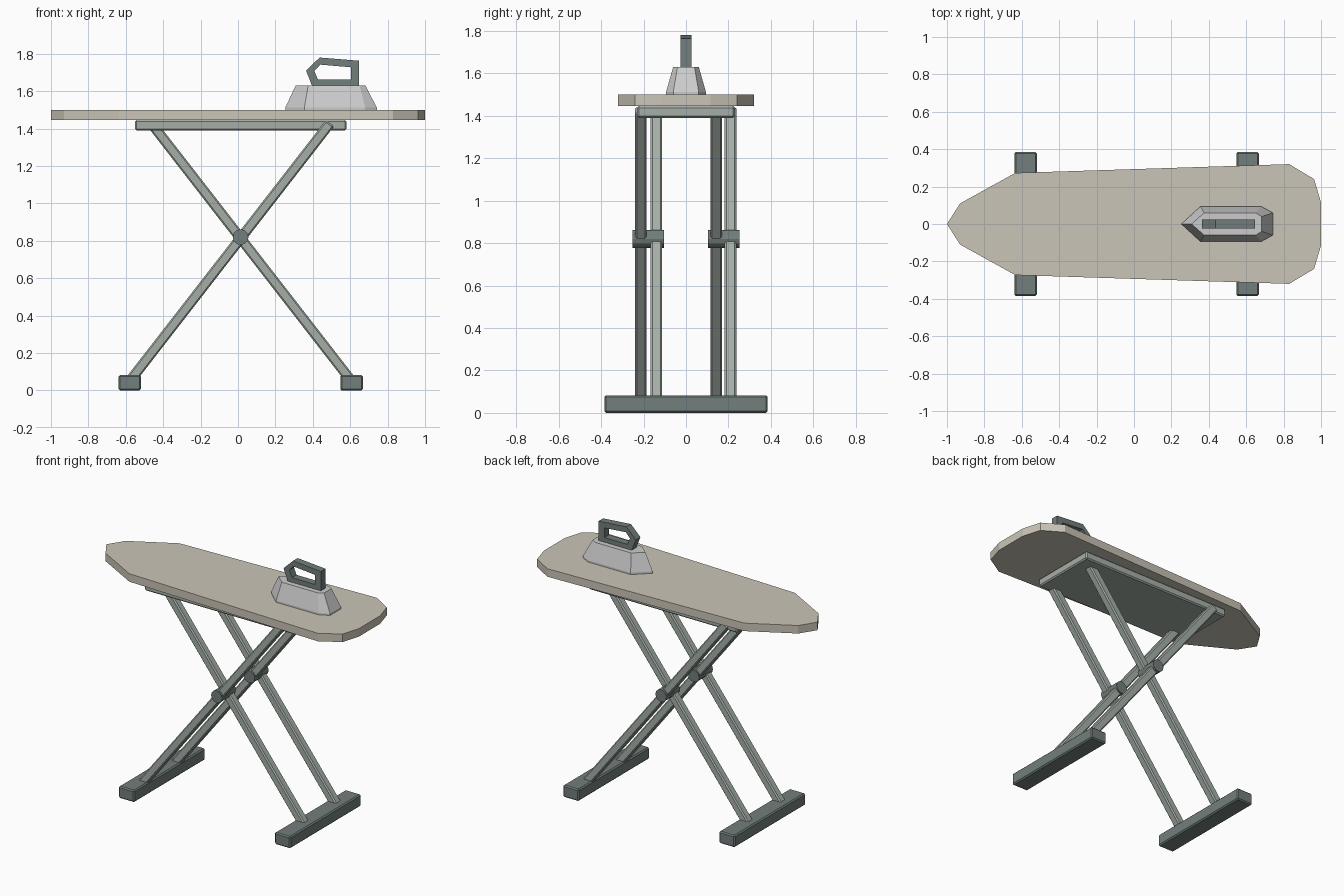
import bpy, bmesh, math
from mathutils import Vector, Matrix

if "Cube" in bpy.data.objects:
    bpy.data.objects.remove(bpy.data.objects["Cube"])


def material(name, r, g, b):
    m = bpy.data.materials.new(name)
    m.diffuse_color = (r, g, b, 1)
    m.use_nodes = True
    m.node_tree.nodes["Principled BSDF"].inputs["Base Color"].default_value = m.diffuse_color
    return m


TAN = material("cover_tan", 0.60, 0.56, 0.48)
STEEL = material("iron_grey", 0.60, 0.61, 0.59)
TUBE = material("leg_grey_green", 0.38, 0.43, 0.39)
DARK = material("dark_grey_green", 0.17, 0.21, 0.20)


def finish(name, bm, mat, bevel=0):
    bmesh.ops.recalc_face_normals(bm, faces=bm.faces)
    me = bpy.data.meshes.new(name)
    bm.to_mesh(me)
    bm.free()
    me.materials.append(mat)
    ob = bpy.data.objects.new(name, me)
    bpy.context.collection.objects.link(ob)
    if bevel:
        mod = ob.modifiers.new("bevel", "BEVEL")
        mod.width, mod.segments = bevel, 1
    return ob


def box(name, centre, size, mat, bevel=0.008, tilt=0):
    bm = bmesh.new()
    bmesh.ops.create_cube(bm, size=1, matrix=Matrix.Diagonal((*size, 1)))
    ob = finish(name, bm, mat, bevel)
    ob.location = centre
    ob.rotation_euler.y = tilt
    return ob


def mirrored(half):
    """Close a half outline (tip on the x axis first) across y = 0."""
    return half + [(x, -y) for x, y in reversed(half[1:])]


def loft(name, sections, mat):
    """Solid through stacked outlines given as (z, points)."""
    bm = bmesh.new()
    rings = [[bm.verts.new((x, y, z)) for x, y in pts] for z, pts in sections]
    n = len(rings[0])
    for a, b in zip(rings, rings[1:]):
        for i in range(n):
            j = (i + 1) % n
            bm.faces.new((a[i], a[j], b[j], b[i]))
    bm.faces.new(rings[0])
    bm.faces.new(rings[-1])
    return finish(name, bm, mat)


# Padded board
board = mirrored([(-1, 0), (-0.93, 0.11), (-0.635, 0.273), (0.83, 0.32), (0.963, 0.24), (1, 0.115)])
loft("board", [(1.445, board), (1.5, board)], TAN)

# Support plate under the board
box("support_plate", (0.015, 0, 1.418), (1.13, 0.46, 0.055), TUBE)

# Crossed legs, pivots and feet
CX = 0.014


def leg(name, y, side):
    foot, top = Vector((CX - side * 0.593, y, 0.05)), Vector((CX + side * 0.477, y, 1.428))
    d = top - foot
    box(name, (foot + top) / 2, (0.055, 0.055, d.length), TUBE, 0.008, math.atan2(d.x, d.z))


for tag, s in (("front", -1), ("back", 1)):
    leg(tag + "_rising_leg", -0.035 + s * 0.1775, 1)
    leg(tag + "_falling_leg", 0.035 + s * 0.1745, -1)
    bm = bmesh.new()
    bmesh.ops.create_cone(bm, cap_ends=True, segments=12, radius1=0.042, radius2=0.042, depth=0.15,
                          matrix=Matrix.Rotation(math.pi / 2, 4, "X"))
    finish(tag + "_pivot", bm, DARK).location = (CX, s * 0.1775, 0.82)

for tag, s in (("left", -1), ("right", 1)):
    box(tag + "_foot", (CX + s * 0.593, 0, 0.041), (0.12, 0.77, 0.082), DARK)

# Iron body with a thin sole
sole = mirrored([(0.253, 0), (0.355, 0.094), (0.68, 0.094), (0.742, 0.06)])
roof = mirrored([(0.308, 0), (0.375, 0.06), (0.65, 0.06), (0.682, 0.04)])
loft("iron_body", [(1.5, sole), (1.512, sole), (1.63, roof)], STEEL)

# Iron handle: a closed loop of matching outer and inner outlines
outer = [(0.396, 1.628), (0.364, 1.71), (0.436, 1.78), (0.647, 1.763), (0.647, 1.628)]
inner = [(0.428, 1.662), (0.408, 1.708), (0.44, 1.742), (0.603, 1.728), (0.603, 1.662)]
bm = bmesh.new()
o0, i0, o1, i1 = [[bm.verts.new((x, y, z)) for x, z in pts]
                  for y in (-0.025, 0.025) for pts in (outer, inner)]
for a, b in ((o0, i0), (i0, i1), (i1, o1), (o1, o0)):
    for k in range(5):
        m = (k + 1) % 5
        bm.faces.new((a[k], a[m], b[m], b[k]))
finish("iron_handle", bm, DARK)
